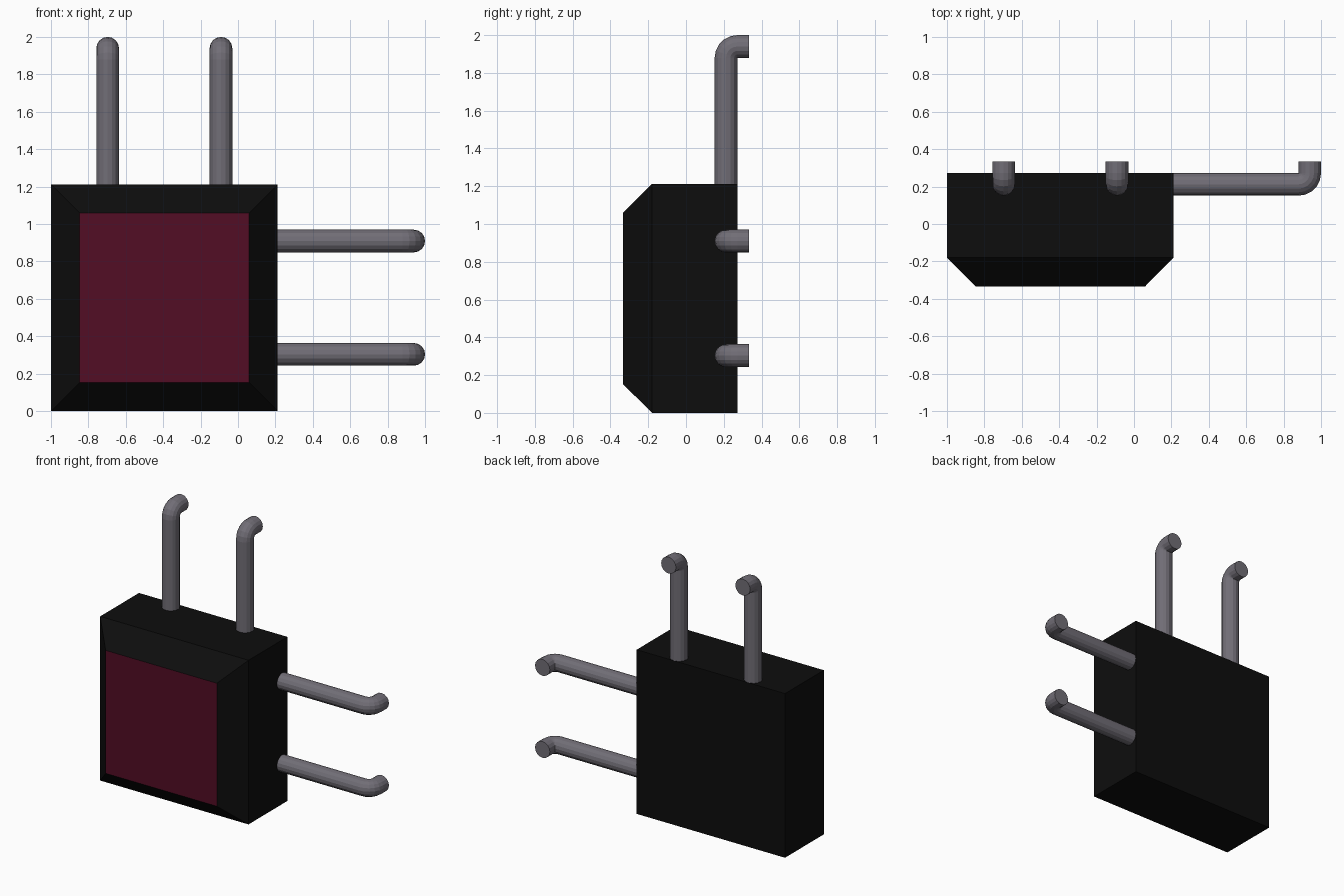
import bpy, bmesh, math
from mathutils import Vector

if "Cube" in bpy.data.objects:
    bpy.data.objects.remove(bpy.data.objects["Cube"])


def material(name, rgb):
    m = bpy.data.materials.new(name)
    m.diffuse_color = (*rgb, 1)
    m.use_nodes = True
    m.node_tree.nodes["Principled BSDF"].inputs["Base Color"].default_value = m.diffuse_color
    return m


black = material("black", (0.004, 0.004, 0.004))
maroon = material("dark red", (0.085, 0.004, 0.018))
grey = material("grey metal", (0.165, 0.155, 0.182))


def finish(bm, name, mats):
    bmesh.ops.recalc_face_normals(bm, faces=bm.faces)
    mesh = bpy.data.meshes.new(name)
    bm.to_mesh(mesh)
    bm.free()
    for m in mats:
        mesh.materials.append(m)
    obj = bpy.data.objects.new(name, mesh)
    bpy.context.collection.objects.link(obj)
    return obj


def skin(bm, rings):
    for a, b in zip(rings, rings[1:]):
        n = len(a)
        for i in range(n):
            bm.faces.new((a[i], a[(i + 1) % n], b[(i + 1) % n], b[i]))
    bm.faces.new(rings[0])
    bm.faces.new(rings[-1])


# Housing: square block with a wide chamfer around the coloured front face
bm = bmesh.new()
rings = []
for y, inset in ((0.273, 0), (-0.18, 0), (-0.333, 0.152)):
    x0, x1, z0, z1 = -1 + inset, 0.212 - inset, inset, 1.212 - inset
    rings.append([bm.verts.new((x, y, z))
                  for x, z in ((x0, z0), (x1, z0), (x1, z1), (x0, z1))])
skin(bm, rings)
for f in bm.faces:
    f.material_index = int(f.calc_center_median().y < -0.32)
finish(bm, "housing", (black, maroon))

# Pins: round rods leaving the housing and bending sharply to the back
R, SIDES, STEPS = 0.0606, 16, 5
BACK = Vector((0, 1, 0))


def pin(name, start, direction):
    d = Vector(direction)
    s = Vector(start)
    side = d.cross(BACK)
    bend = s + d * 0.667            # start of the elbow
    path = [(s, BACK)]
    for i in range(STEPS + 1):
        a = math.pi / 2 * i / STEPS
        inward = BACK * math.cos(a) - d * math.sin(a)
        path.append((bend + BACK * R - inward * R, inward))
    path.append((bend + BACK * 2 * R + d * R, -d))
    bm = bmesh.new()
    rings = []
    for c, u in path:
        rings.append([bm.verts.new(c + (u * math.cos(t) + side * math.sin(t)) * R)
                      for t in (2 * math.pi * k / SIDES for k in range(SIDES))])
    skin(bm, rings)
    bmesh.ops.remove_doubles(bm, verts=bm.verts, dist=1e-5)
    finish(bm, name, (grey,))


for i, p in enumerate((0.303, 0.909)):
    pin(f"top_pin_{i + 1}", (p - 1, 0.212, 1.212), (0, 0, 1))
    pin(f"side_pin_{i + 1}", (0.212, 0.212, p), (1, 0, 0))
